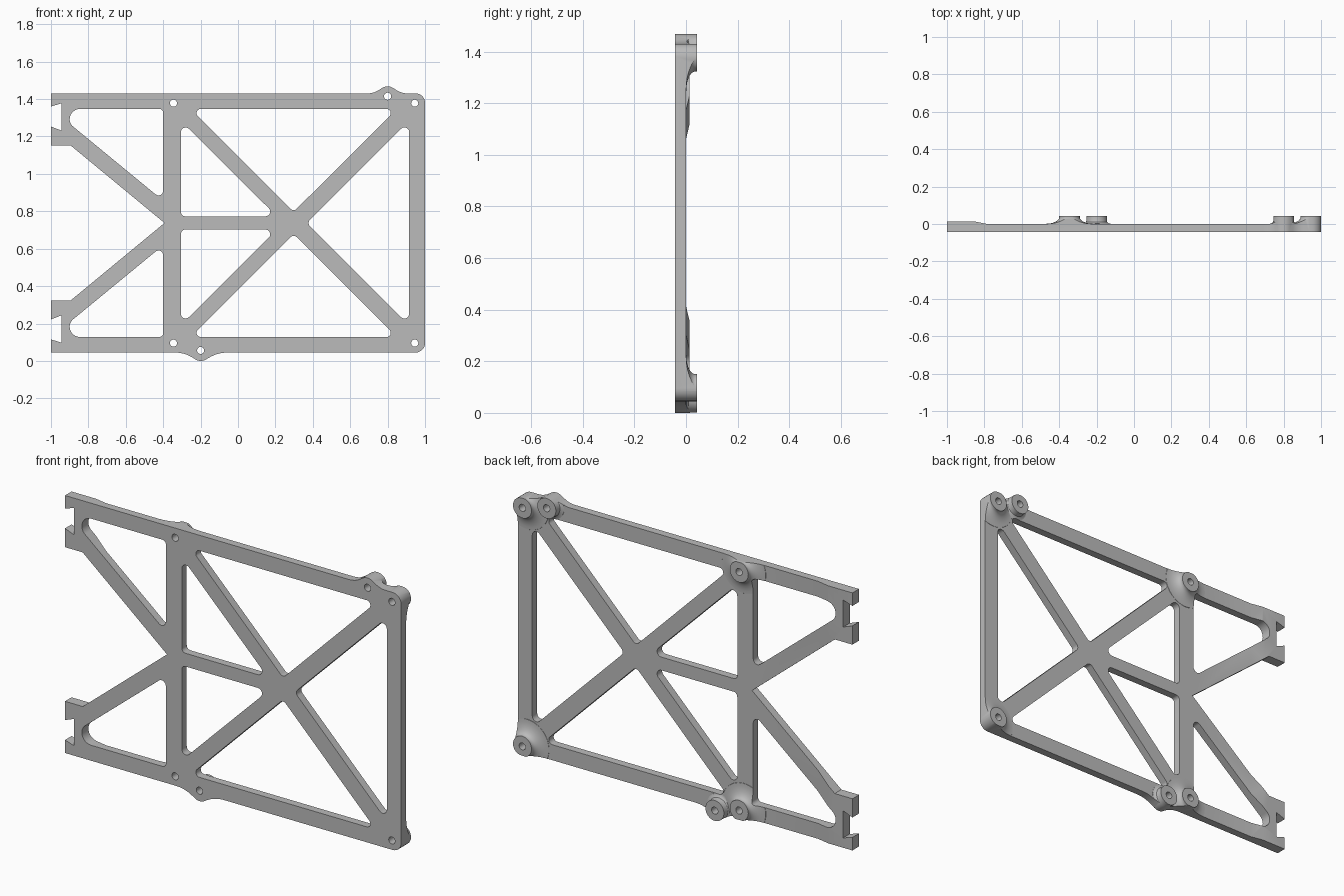
import bpy, bmesh, math
from mathutils import Vector, Matrix

cube = bpy.data.objects.get("Cube")
if cube:
    bpy.data.objects.remove(cube, do_unlink=True)

FRONT, BACK, TOP = -0.042, 0.0, 0.042
MID = 0.7375            # height of the horizontal symmetry line
BOLT_R = 0.019

grey = bpy.data.materials.new("plain_grey")
grey.use_nodes = True
grey.diffuse_color = (0.5, 0.5, 0.5, 1)
grey.node_tree.nodes["Principled BSDF"].inputs["Base Color"].default_value = (0.5, 0.5, 0.5, 1)


def make_object(name, bm, helper=True):
    bmesh.ops.recalc_face_normals(bm, faces=bm.faces[:])
    mesh = bpy.data.meshes.new(name)
    bm.to_mesh(mesh)
    bm.free()
    mesh.materials.append(grey)
    ob = bpy.data.objects.new(name, mesh)
    bpy.context.scene.collection.objects.link(ob)
    ob.hide_render = helper
    return ob


def rounded(corners, steps=7):
    """Polygon of (x, z, radius) corners turned into a loop with arc fillets."""
    loop = []
    for i, (x, z, r) in enumerate(corners):
        p = Vector((x, z))
        if r == 0:
            loop.append(p)
            continue
        a = (Vector(corners[i - 1][:2]) - p).normalized()
        b = (Vector(corners[(i + 1) % len(corners)][:2]) - p).normalized()
        half = a.angle(b) / 2
        centre = p + (a + b).normalized() * r / math.sin(half)
        start = p + a * r / math.tan(half) - centre
        sweep = start.angle_signed(p + b * r / math.tan(half) - centre)
        for k in range(steps + 1):
            loop.append(centre + Matrix.Rotation(-sweep * k / steps, 2) @ start)
    return loop


def circle(x, z, r, n=24):
    return [Vector((x + r * math.cos(math.tau * k / n), z + r * math.sin(math.tau * k / n)))
            for k in range(n)]


def flip(corners):
    return [(x, 2 * MID - z, r) for x, z, r in corners]


def prism(name, loops, y0, y1):
    """Fill an outline with holes and extrude it along y."""
    bm = bmesh.new()
    for loop in loops:
        vs = [bm.verts.new((p.x, y0, p.y)) for p in loop]
        for k, v in enumerate(vs):
            bm.edges.new((v, vs[k - 1]))
    bmesh.ops.triangle_fill(bm, edges=bm.edges[:], use_beauty=True, normal=(0, -1, 0))
    ext = bmesh.ops.extrude_face_region(bm, geom=bm.faces[:])
    moved = [g for g in ext["geom"] if isinstance(g, bmesh.types.BMVert)]
    bmesh.ops.translate(bm, vec=(0, y1 - y0, 0), verts=moved)
    return make_object(name, bm)


def boss(name, x, z, profile, n=48):
    """Solid of revolution about a bolt axis; profile is (radius, y)."""
    bm = bmesh.new()
    rings = [[bm.verts.new((p.x, y, p.y)) for p in circle(x, z, r, n)] for r, y in profile]
    for lo, hi in zip(rings, rings[1:]):
        for k in range(n):
            bm.faces.new((lo[k - 1], lo[k], hi[k], hi[k - 1]))
    bm.faces.new(rings[0])
    bm.faces.new(rings[-1])
    return make_object(name, bm)


# Outer outline: left end hooks, bumps around the offset bolts, round right corners
hooks = [(-1, 1.43, 0), (-1, 1.36, 0), (-0.945, 1.377, 0), (-0.945, 1.232, 0),
         (-1, 1.253, 0), (-1, 1.152, 0), (-0.895, 1.152, 0)]
outline = hooks + [(-0.393, MID, 0)] + flip(hooks)[::-1] + [
    (-0.285, 0.045, 0.18), (-0.2, -0.01, 0.055), (-0.11, 0.045, 0.2),
    (1, 0.045, 0.05), (1, 1.43, 0.05),
    (0.875, 1.43, 0.11), (0.8, 1.478, 0.055), (0.725, 1.43, 0.12)]

# Window openings between the bars
end_window = [(-0.9, 1.347, 0.055), (-0.4, 1.347, 0.02), (-0.4, 0.857, 0.025), (-0.9, 1.268, 0.05)]
inner_window = [(-0.305, 1.283, 0.025), (0.208, 0.773, 0.025), (-0.305, 0.773, 0.022)]
top_window = [(-0.253, 1.347, 0.022), (0.848, 1.347, 0.022), (0.2975, 0.797, 0.022)]
right_window = [(0.915, 1.284, 0.025), (0.915, 2 * MID - 1.284, 0.025), (0.367, MID, 0.025)]
windows = [end_window, inner_window, top_window]
windows += [flip(w) for w in windows] + [right_window]

flared_bolts = [(-0.345, 1.378), (-0.345, 0.095), (0.945, 1.378), (0.945, 0.095)]
straight_bolts = [(0.8, 1.415), (-0.2, 0.056)]
holes = [circle(x, z, BOLT_R) for x, z in flared_bolts + straight_bolts]

frame_profile = prism("frame_profile_cutter",
                      [rounded(outline)] + [rounded(w) for w in windows] + holes, -0.1, 0.1)

# Slab with a thickened left end, drawn in plan and extruded upward
bm = bmesh.new()
plan = [(-1.1, FRONT), (1.1, FRONT), (1.1, BACK), (-0.785, BACK), (-0.855, 0.014), (-1.1, 0.014)]
face = bm.faces.new([bm.verts.new((x, y, -0.1)) for x, y in plan])
ext = bmesh.ops.extrude_face_region(bm, geom=[face])
bmesh.ops.translate(bm, vec=(0, 0, 1.7), verts=[g for g in ext["geom"] if isinstance(g, bmesh.types.BMVert)])
frame = make_object("truss_frame", bm, helper=False)

# Bolt bosses: concave flares at the joints, plain posts at the bumps
flare = [(0.145, -0.02)]
for k in range(9):
    t = math.radians(90 * k / 8)
    flare.append((0.055 + 0.075 * (1 - math.sin(t)), 0.001 + (TOP - 0.007) * (1 - math.cos(t))))
flare.append((0.055, TOP))
post = [(0.075, -0.02), (0.075, 0.001), (0.064, 0.004), (0.057, 0.01), (0.055, 0.017), (0.055, TOP)]

tools = [("UNION", boss("flared_boss", x, z, flare)) for x, z in flared_bolts]
tools += [("UNION", boss("post_boss", x, z, post)) for x, z in straight_bolts]
tools.append(("INTERSECT", frame_profile))
for operation, tool in tools:
    mod = frame.modifiers.new(operation.title(), "BOOLEAN")
    mod.operation, mod.object, mod.solver = operation, tool, "EXACT"

# Apply the booleans, drop the helpers and shade
bpy.context.view_layer.objects.active = frame
frame.select_set(True)
for mod in list(frame.modifiers):
    bpy.ops.object.modifier_apply(modifier=mod.name)
for _, tool in tools:
    bpy.data.objects.remove(tool, do_unlink=True)
bpy.ops.object.shade_smooth_by_angle(angle=math.radians(30))
